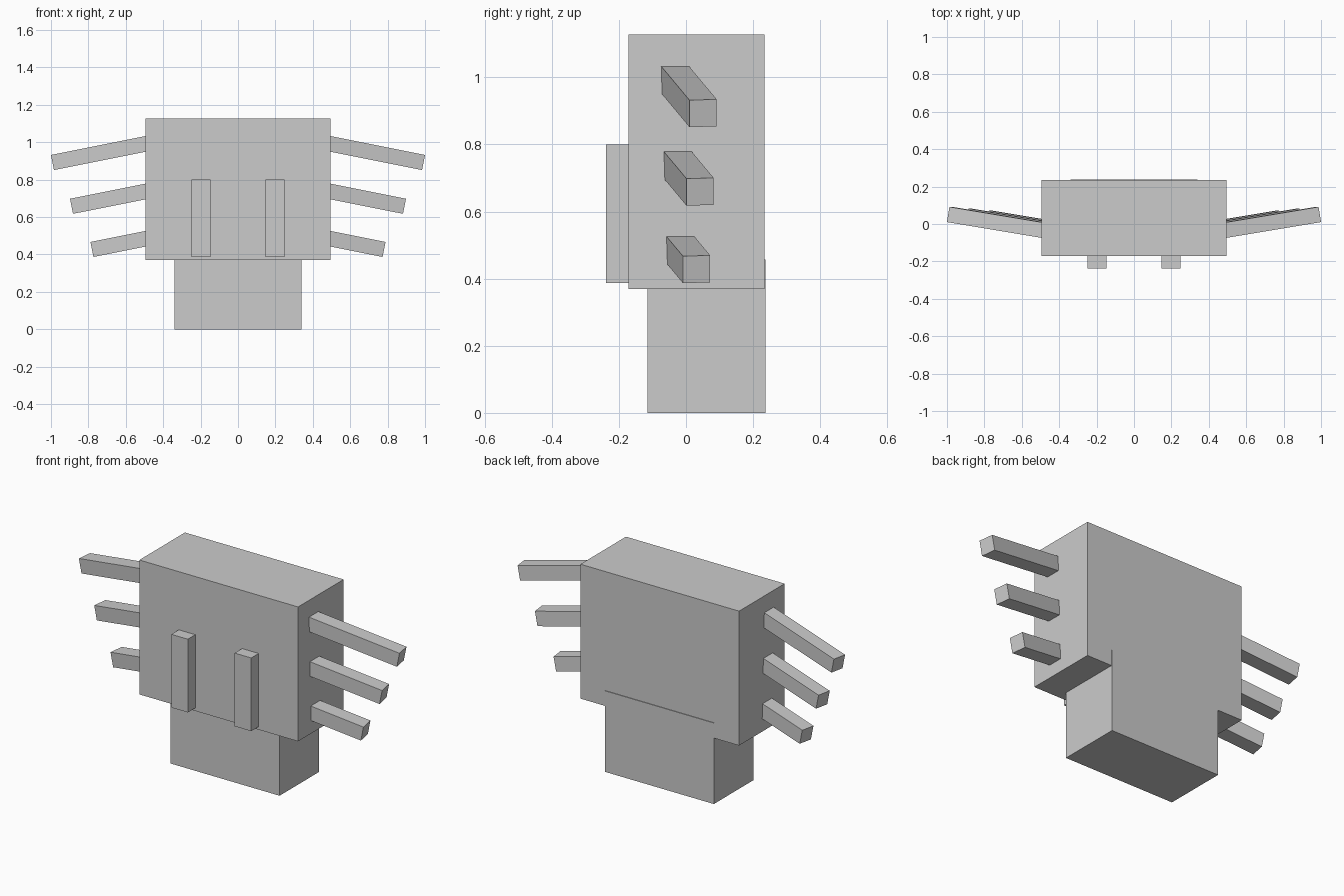
import bpy
import bmesh
import math
from mathutils import Matrix, Vector

default = bpy.data.objects.get("Cube")
if default:
    bpy.data.objects.remove(default, do_unlink=True)

# Single flat grey
grey = bpy.data.materials.new("grey")
grey.use_nodes = True
COLOUR = (0.6, 0.6, 0.6, 1.0)
grey.diffuse_color = COLOUR
grey.node_tree.nodes["Principled BSDF"].inputs["Base Color"].default_value = COLOUR


def block(name, centre, size, rotation=Matrix.Identity(4), mirrored=False):
    """Box with baked placement, optionally mirrored across x = 0."""
    bm = bmesh.new()
    matrix = Matrix.Translation(centre) @ rotation @ Matrix.Diagonal((*size, 1.0))
    bmesh.ops.create_cube(bm, size=1.0, matrix=matrix)
    mesh = bpy.data.meshes.new(name)
    bm.to_mesh(mesh)
    bm.free()
    mesh.materials.append(grey)
    obj = bpy.data.objects.new(name, mesh)
    bpy.context.collection.objects.link(obj)
    if mirrored:
        obj.modifiers.new("mirror", "MIRROR").use_mirror_merge = False
    return obj


def block_between(name, low, high, mirrored=False):
    low, high = Vector(low), Vector(high)
    return block(name, (low + high) / 2, high - low, mirrored=mirrored)


# Large upper body and the narrower base that overlaps its back
block_between("upper_body", (-0.495, -0.172, 0.37), (0.495, 0.234, 1.128))
block_between("lower_body", (-0.34, -0.115, 0.0), (0.34, 0.2375, 0.457))

# Pair of upright bars on the front
block_between("front_bar", (0.146, -0.2385, 0.387), (0.249, -0.16, 0.80), mirrored=True)

# Three pairs of side limbs, drooping and swept back; tip = top front outer corner
THICK = 0.082
droop = Matrix.Rotation(math.radians(11.3), 4, "Y")
sweep = Matrix.Rotation(math.radians(9.3), 4, "Z")
turn = droop @ sweep
limbs = [
    ("upper_limb", (1.0, 0.0105, 0.932), 0.58),
    ("middle_limb", (0.898, 0.0015, 0.698), 0.48),
    ("lower_limb", (0.789, -0.009, 0.467), 0.37),
]
for name, tip, length in limbs:
    offset = turn @ Vector((-length / 2, THICK / 2, -THICK / 2))
    block(name, Vector(tip) + offset, (length, THICK, THICK), turn, mirrored=True)
